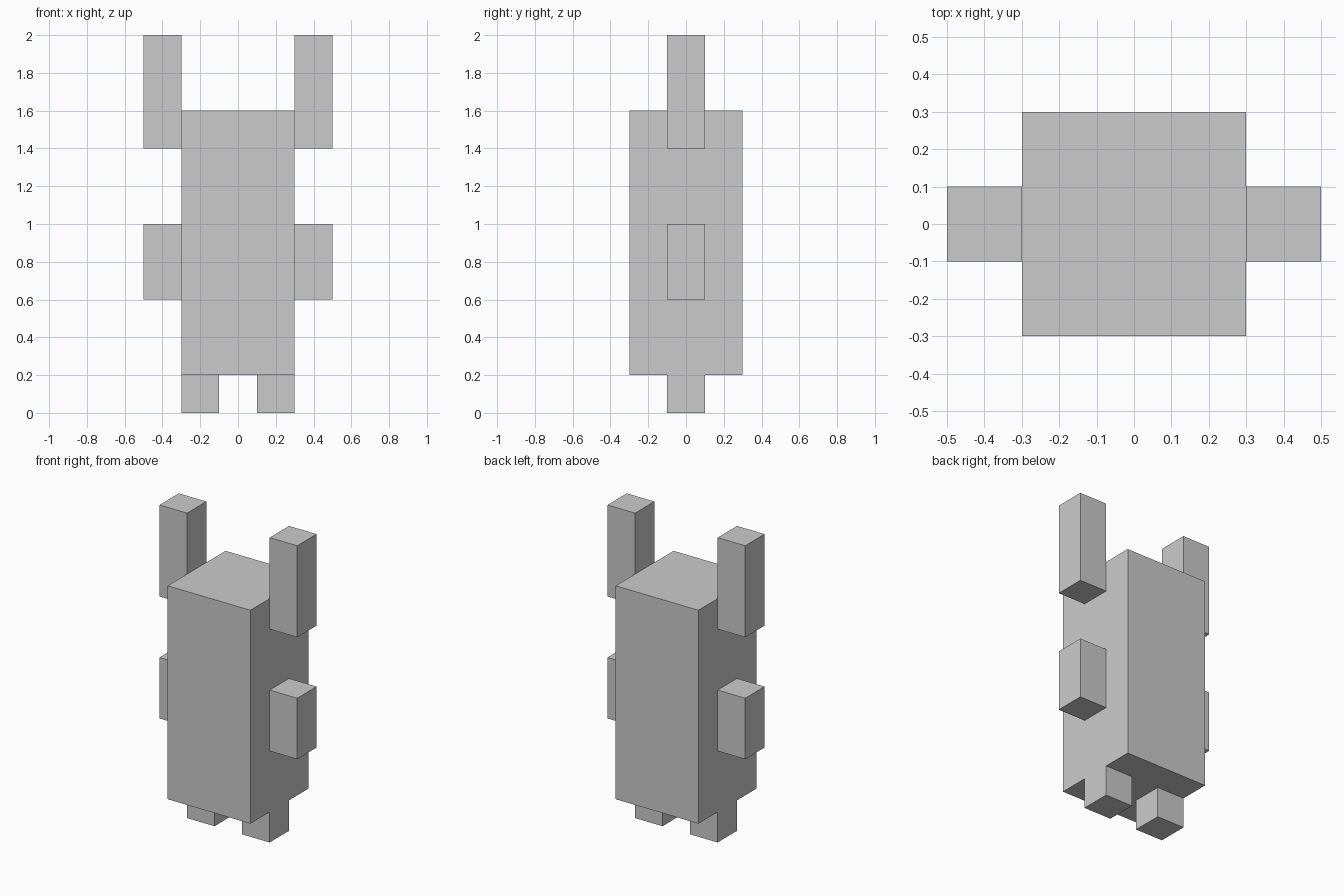
import bpy

if "Cube" in bpy.data.objects:
    bpy.data.objects.remove(bpy.data.objects["Cube"])


def box(name, x, y, z):
    """Flat-faced box spanning the given (min, max) ranges."""
    bpy.ops.mesh.primitive_cube_add(size=1)
    ob = bpy.context.object
    ob.name = name
    ob.data.name = name
    for v in ob.data.vertices:
        v.co = [lo + (c + 0.5) * (hi - lo) for c, (lo, hi) in zip(v.co, (x, y, z))]
    return ob


# Body
box("body", (-0.3, 0.3), (-0.3, 0.3), (0.2, 1.6))

# Paired parts: inner x, outer x, bottom z, top z
PAIRS = {
    "ear": (0.3, 0.5, 1.4, 2.0),
    "arm": (0.3, 0.5, 0.6, 1.0),
    "foot": (0.1, 0.3, 0.0, 0.2),
}
for part, (x0, x1, z0, z1) in PAIRS.items():
    box("right_" + part, (x0, x1), (-0.1, 0.1), (z0, z1))
    box("left_" + part, (-x1, -x0), (-0.1, 0.1), (z0, z1))
